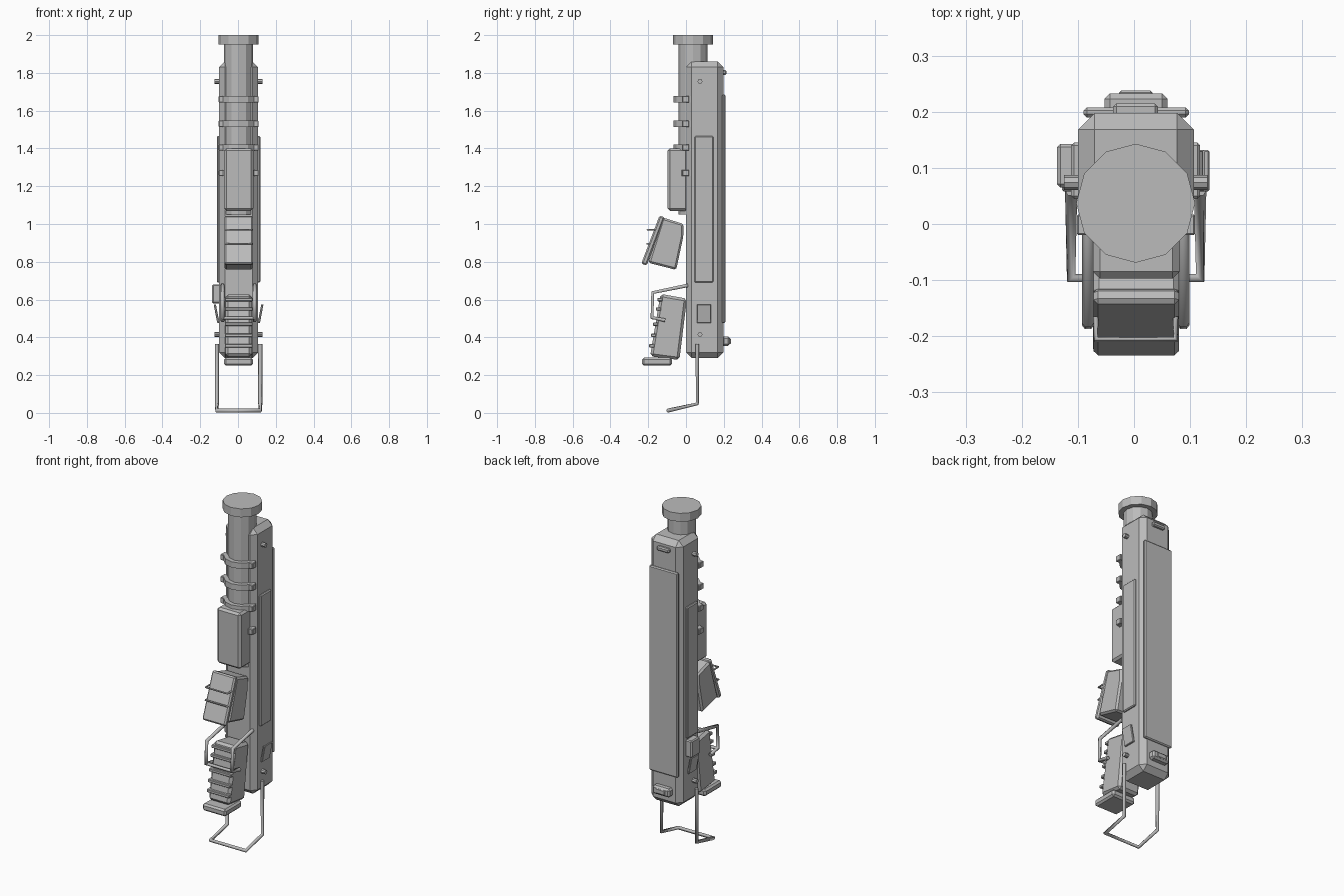
import bpy, bmesh, math
from mathutils import Vector

if "Cube" in bpy.data.objects:
    bpy.data.objects.remove(bpy.data.objects["Cube"])

CX = 0.003  # the body sits a hair right of the bounding-box centre
grey = bpy.data.materials.new("plain_grey")
grey.diffuse_color = (0.5, 0.5, 0.5, 1)
grey.use_nodes = True
grey.node_tree.nodes["Principled BSDF"].inputs["Base Color"].default_value = grey.diffuse_color


def finish(name, bm, bevel=0.0):
    bmesh.ops.recalc_face_normals(bm, faces=bm.faces)
    me = bpy.data.meshes.new(name)
    bm.to_mesh(me)
    bm.free()
    me.materials.append(grey)
    ob = bpy.data.objects.new(name, me)
    bpy.context.collection.objects.link(ob)
    if bevel:
        m = ob.modifiers.new("bevel", "BEVEL")
        m.width, m.segments, m.limit_method = bevel, 1, "ANGLE"
    return ob


def prism(name, yz, x0, x1, bevel=0.0):
    """Side profile (y, z) extruded along x."""
    bm = bmesh.new()
    f = bm.faces.new([bm.verts.new((x0, y, z)) for y, z in yz])
    ext = bmesh.ops.extrude_face_region(bm, geom=[f])["geom"]
    bmesh.ops.translate(bm, vec=(x1 - x0, 0, 0),
                        verts=[v for v in ext if isinstance(v, bmesh.types.BMVert)])
    return finish(name, bm, bevel)


def box(name, x0, x1, y0, y1, z0, z1, bevel=0.0):
    return prism(name, [(y0, z0), (y1, z0), (y1, z1), (y0, z1)], x0, x1, bevel)


def tube(name, p0, p1, r, sides=12):
    p0, p1 = Vector(p0), Vector(p1)
    d = p1 - p0
    bm = bmesh.new()
    bmesh.ops.create_cone(bm, cap_ends=True, segments=sides, radius1=r, radius2=r, depth=d.length)
    bm.transform(d.to_track_quat("Z", "Y").to_matrix().to_4x4())
    bmesh.ops.translate(bm, vec=(p0 + p1) / 2, verts=bm.verts)
    return finish(name, bm)


def rod(name, pts, r=0.011):
    cu = bpy.data.curves.new(name, "CURVE")
    cu.dimensions = "3D"
    cu.bevel_depth, cu.bevel_resolution, cu.use_fill_caps = r, 1, True
    sp = cu.splines.new("POLY")
    sp.points.add(len(pts) - 1)
    for p, co in zip(sp.points, pts):
        p.co = (*co, 1)
    cu.materials.append(grey)
    ob = bpy.data.objects.new(name, cu)
    bpy.context.collection.objects.link(ob)
    bpy.ops.object.select_all(action="DESELECT")
    ob.select_set(True)
    bpy.context.view_layer.objects.active = ob
    bpy.ops.object.convert(target="MESH")


# main housing and its cover plates
box("main_housing", -0.1, 0.107, 0.0, 0.198, 0.29, 1.86, 0.03)
box("back_cover", -0.09, 0.098, 0.19, 0.208, 0.475, 1.685, 0.006)
box("back_socket", -0.053, 0.06, 0.19, 0.233, 0.355, 0.405, 0.01)
box("back_socket_plug", -0.027, 0.033, 0.22, 0.238, 0.365, 0.395, 0.004)
box("back_latch", -0.037, 0.043, 0.19, 0.215, 1.79, 1.815, 0.006)

# canister tube with cap and clamp bands
tube("canister_tube", (CX, 0.037, 1.05), (CX, 0.037, 1.999), 0.077)
tube("canister_cap", (CX, 0.037, 1.95), (CX, 0.037, 2.0), 0.106)
for i, z in enumerate((1.66, 1.53, 1.405, 1.27)):
    tube(f"clamp_band_{i}", (CX, 0.037, z - 0.017), (CX, 0.037, z + 0.017), 0.102)
    box(f"clamp_lug_{i}", -0.102, 0.109, -0.02, 0.017, z - 0.017, z + 0.017, 0.003)

# front box over the lower tube
box("front_box", -0.073, 0.081, -0.097, 0.01, 1.07, 1.40, 0.012)

# upper tilted pouch: body, lid and thin grips
prism("upper_pouch", [(-0.125, 1.035), (-0.012, 1.0), (-0.015, 0.93), (-0.052, 0.757), (-0.2, 0.795)],
      -0.072, 0.08, 0.01)
prism("upper_pouch_lid", [(-0.14, 1.045), (-0.112, 1.035), (-0.208, 0.78), (-0.237, 0.79)],
      -0.072, 0.08, 0.008)
for z, y in ((0.97, -0.205), (0.895, -0.207)):
    rod("pouch_grip", [(-0.068, y + 0.04, z), (-0.068, y, z), (0.074, y, z), (0.074, y + 0.04, z)], 0.005)

# lower tilted pouch, its foot block and front ribs
prism("lower_pouch", [(-0.135, 0.63), (0.005, 0.605), (-0.035, 0.28), (-0.19, 0.30)], -0.066, 0.073, 0.014)
box("lower_foot", -0.073, 0.08, -0.232, -0.075, 0.25, 0.292, 0.01)
for z in (0.6, 0.55, 0.47, 0.41, 0.355):
    y = -0.135 - (0.62 - z) * 0.18
    box("pouch_rib", -0.07, 0.077, y - 0.012, y + 0.015, z - 0.009, z + 0.009, 0.003)

# guard frame around the lower pouch
for side, x in (("left", -0.082), ("right", 0.088)):
    rod(f"guard_{side}", [(x, 0.01, 0.675), (x, -0.176, 0.637), (x, -0.18, 0.505), (x, -0.11, 0.49)])
rod("guard_crossbar", [(-0.082, -0.175, 0.503), (0.088, -0.175, 0.503)], 0.009)

# wire stand
L, R = -0.112, 0.118
rod("wire_stand", [(L, 0.06, 0.365), (L, 0.06, 0.048), (L, -0.096, 0.012),
                   (R, -0.096, 0.012), (R, 0.06, 0.048), (R, 0.06, 0.365)])

# side panels, bolts and flared flaps on both sides
for side, s in (("left", -1), ("right", 1)):
    def X(v):
        return CX + s * v
    box(f"side_panel_{side}", X(0.09), X(0.115), 0.045, 0.145, 0.69, 1.465, 0.005)
    for z in (1.755, 0.415):
        tube(f"bolt_{side}", (X(0.09), 0.074, z), (X(0.128), 0.074, z), 0.013, 8)
    bm = bmesh.new()
    bmesh.ops.create_cube(bm, size=1)
    for v in bm.verts:
        top, out = v.co.z > 0, v.co.x * s > 0
        v.co = (X((0.132 if top else 0.113) - (0 if out else 0.012)),
                0.058 if v.co.y < 0 else 0.132, 0.575 if top else 0.475)
    finish(f"side_flap_{side}", bm, 0.003)
    box(f"flap_hinge_{side}", X(0.09), X(0.112), 0.06, 0.128, 0.475, 0.5)
box("left_switch_box", -0.137, -0.095, 0.065, 0.143, 0.58, 0.68, 0.006)
